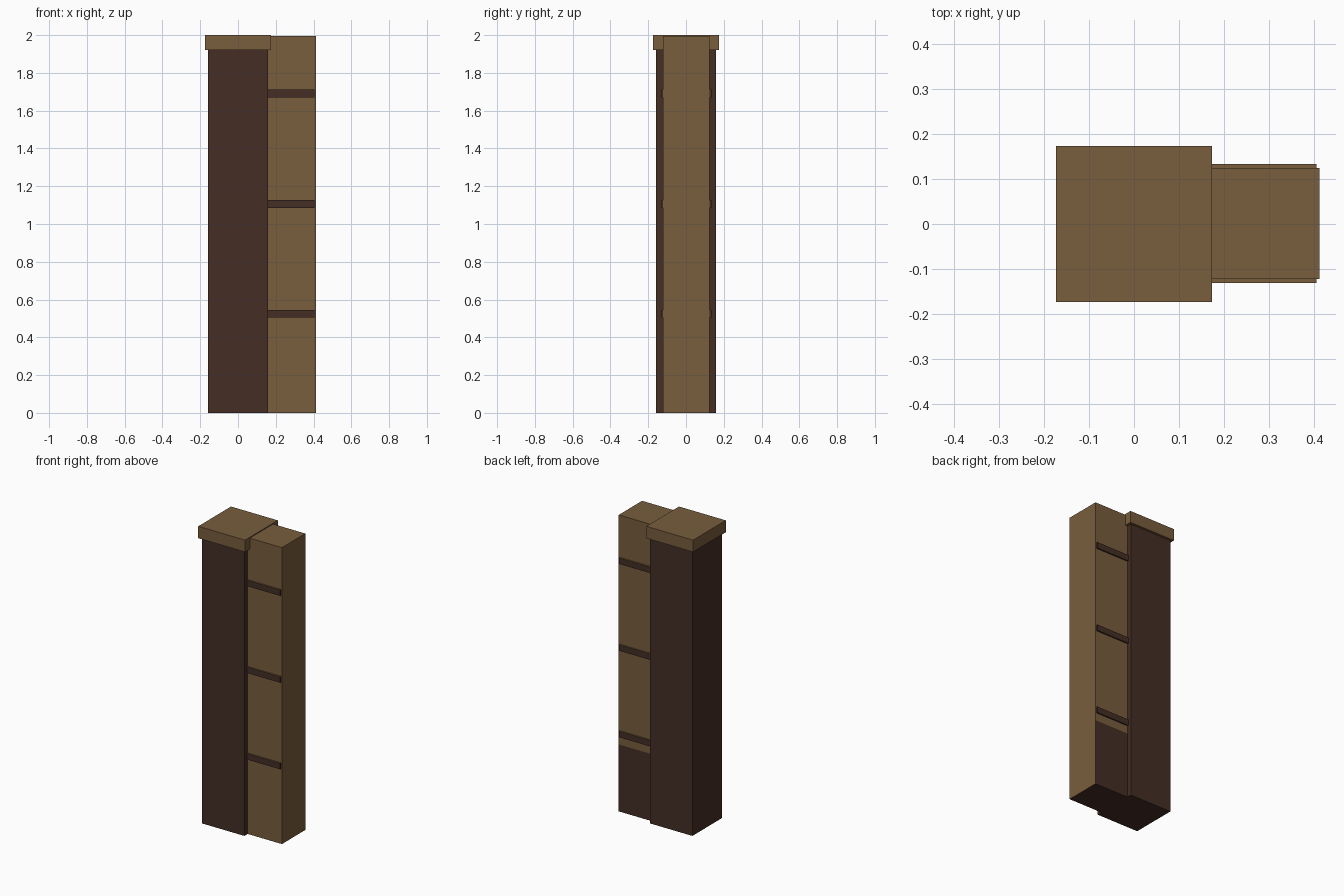
import bpy, bmesh
from mathutils import Vector

if "Cube" in bpy.data.objects:
    bpy.data.objects.remove(bpy.data.objects["Cube"])


def material(name, color):
    m = bpy.data.materials.new(name)
    m.diffuse_color = (*color, 1)
    m.use_nodes = True
    m.node_tree.nodes["Principled BSDF"].inputs["Base Color"].default_value = m.diffuse_color
    return m


brown = material("light_wood", (0.188, 0.109, 0.047))
dark = material("dark_wood", (0.058, 0.027, 0.018))


def box(name, lo, hi, mats, cut_z=None, rule=None):
    """Box between two corners, optionally cut at a height and coloured by a face rule."""
    lo, hi = Vector(lo), Vector(hi)
    bm = bmesh.new()
    bmesh.ops.create_cube(bm, size=1)
    for v in bm.verts:
        v.co = Vector((lo[i] + (v.co[i] + 0.5) * (hi[i] - lo[i]) for i in range(3)))
    if cut_z is not None:
        bmesh.ops.bisect_plane(bm, geom=bm.verts[:] + bm.edges[:] + bm.faces[:],
                               plane_co=(0, 0, cut_z), plane_no=(0, 0, 1))
    bm.normal_update()
    if rule:
        for f in bm.faces:
            f.material_index = int(rule(f))
    me = bpy.data.meshes.new(name)
    bm.to_mesh(me)
    bm.free()
    for m in mats:
        me.materials.append(m)
    ob = bpy.data.objects.new(name, me)
    bpy.context.collection.objects.link(ob)
    return ob


# Square post and its cap
box("post", (-0.158, -0.158, 0), (0.158, 0.158, 1.93), [dark])
box("post_cap", (-0.174, -0.174, 1.92), (0.174, 0.174, 2.0), [brown])

# Wall section: lower back face and underside are dark
SKIRT = 0.45
box("wall", (0.14, -0.123, 0), (0.413, 0.125, 1.994), [brown, dark], SKIRT,
    lambda f: f.normal.z < -0.9
    or (f.normal.y > 0.9 and f.calc_center_median().z < SKIRT))

# Horizontal battens standing slightly proud of the wall
for i, z in enumerate((0.504, 1.086, 1.67)):
    box(f"batten_{i + 1}", (0.14, -0.131, z), (0.406, 0.134, z + 0.041), [dark, brown],
        rule=lambda f: f.normal.z > 0.9)
